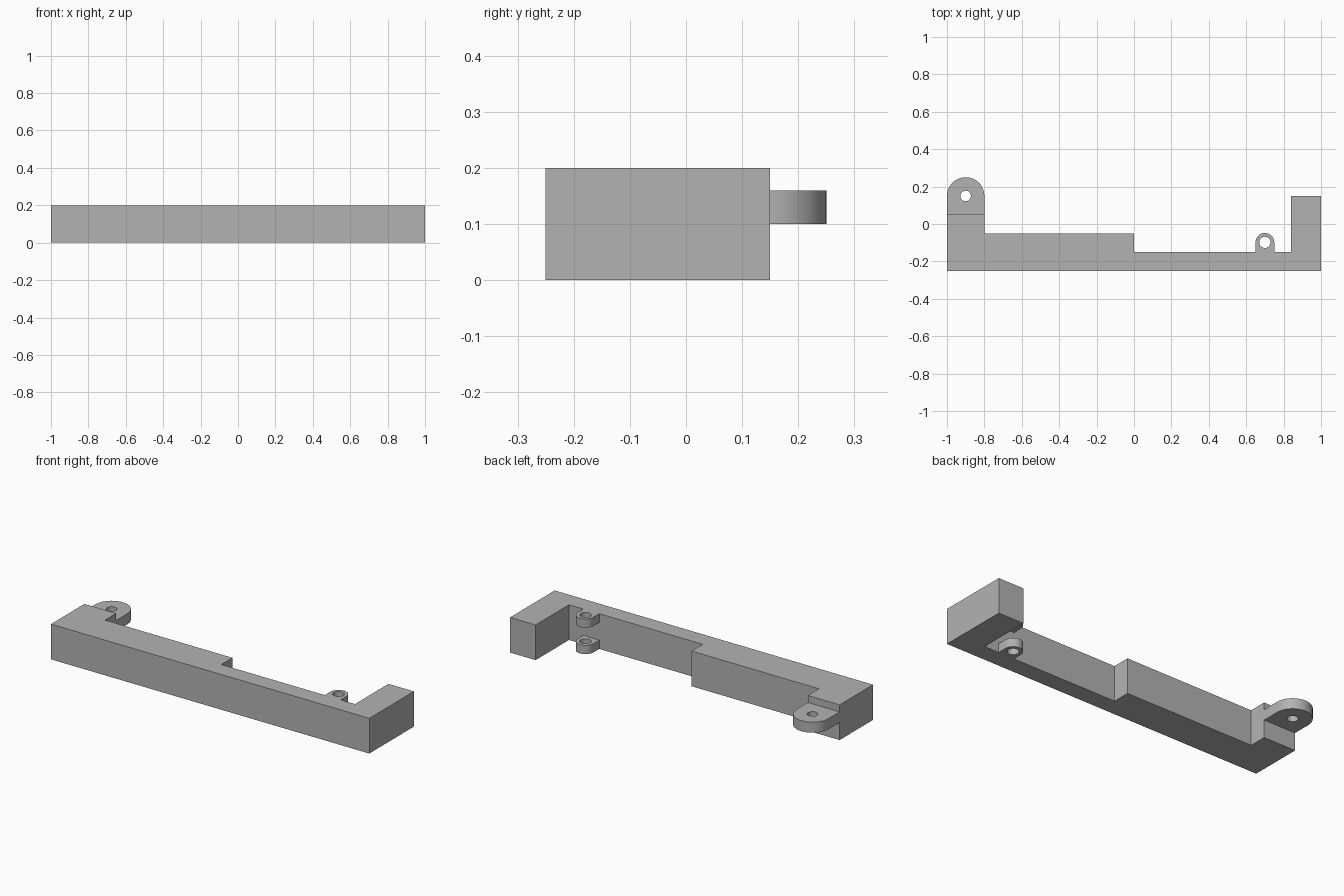
import bpy, bmesh, math

if "Cube" in bpy.data.objects:
    bpy.data.objects.remove(bpy.data.objects["Cube"], do_unlink=True)

grey = bpy.data.materials.new("plain_grey")
grey.use_nodes = True
colour = (0.45, 0.45, 0.45, 1)
grey.diffuse_color = colour
grey.node_tree.nodes["Principled BSDF"].inputs["Base Color"].default_value = colour


def arc(cx, cy, r, start, end, steps):
    angles = [start + (end - start) * i / steps for i in range(steps + 1)]
    return [(cx + r * math.cos(a), cy + r * math.sin(a)) for a in angles]


def plate(name, loops, z0, z1):
    """Solid plate from flat outlines; inner outlines become holes."""
    curve = bpy.data.curves.new(name, "CURVE")
    curve.dimensions = "2D"
    curve.fill_mode = "BOTH"
    curve.extrude = (z1 - z0) / 2
    for loop in loops:
        spline = curve.splines.new("POLY")
        spline.points.add(len(loop) - 1)
        for point, (x, y) in zip(spline.points, loop):
            point.co = (x, y, 0, 1)
        spline.use_cyclic_u = True
    source = bpy.data.objects.new(name + "_outline", curve)
    bpy.context.collection.objects.link(source)
    bpy.context.view_layer.update()
    mesh = bpy.data.meshes.new_from_object(
        source.evaluated_get(bpy.context.evaluated_depsgraph_get()))
    bpy.data.objects.remove(source, do_unlink=True)

    # Weld caps to walls and lift to height
    bm = bmesh.new()
    bm.from_mesh(mesh)
    bmesh.ops.remove_doubles(bm, verts=bm.verts, dist=1e-5)
    bmesh.ops.recalc_face_normals(bm, faces=bm.faces)
    bmesh.ops.translate(bm, verts=bm.verts, vec=(0, 0, (z0 + z1) / 2))
    bm.to_mesh(mesh)
    bm.free()
    mesh.name = name
    mesh.materials.clear()
    mesh.materials.append(grey)
    obj = bpy.data.objects.new(name, mesh)
    bpy.context.collection.objects.link(obj)
    bpy.ops.object.select_all(action="DESELECT")
    obj.select_set(True)
    bpy.context.view_layer.objects.active = obj
    bpy.ops.object.shade_smooth_by_angle(angle=math.radians(30))
    return obj


def lug(name, cx, cy, r, hole, base_y, z0, z1):
    """Round-ended mounting ear with a through hole."""
    outer = [(cx - r, base_y), (cx + r, base_y)] + arc(cx, cy, r, 0, math.pi, 32)
    inner = arc(cx, cy, hole, 0, math.tau, 32)[:-1]
    return plate(name, [outer, inner], z0, z1)


# Stepped bar with an arm at each end
plate("bracket_body", [[
    (-1, -0.25), (1, -0.25), (1, 0.15), (0.84, 0.15), (0.84, -0.15), (0, -0.15),
    (0, -0.05), (-0.8, -0.05), (-0.8, 0.05), (-1, 0.05)]], 0, 0.2)

# Large ear on the short arm
lug("large_mounting_ear", -0.9, 0.15, 0.1, 0.028, 0.05, 0.1, 0.16)

# Pair of small hinge ears, flush with the top and bottom
for name, z in (("lower_hinge_ear", 0), ("upper_hinge_ear", 0.15)):
    lug(name, 0.7, -0.098, 0.05, 0.03, -0.15, z, z + 0.05)
